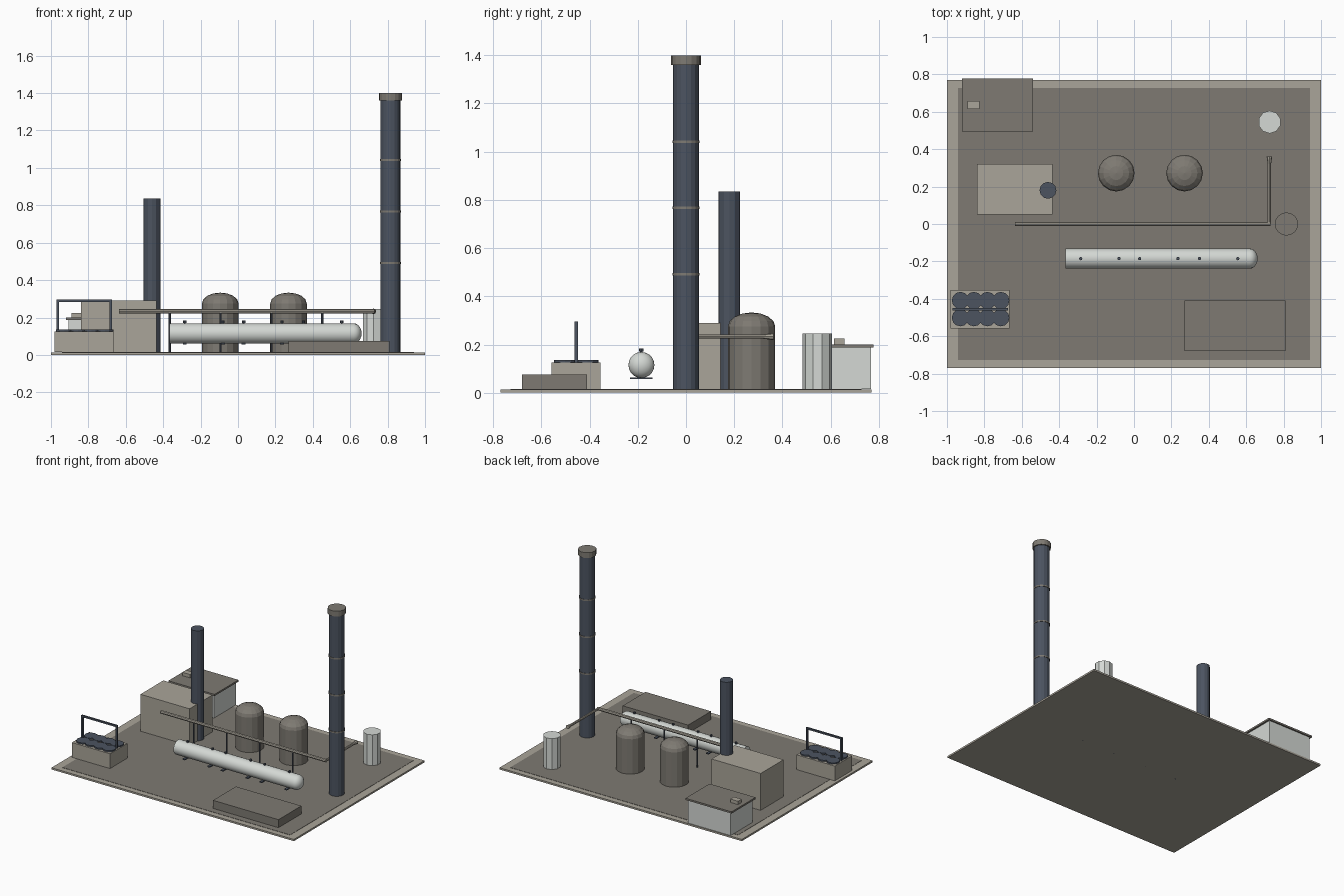
import bpy
import bmesh
from math import pi, sin, cos
from mathutils import Matrix, Vector

if "Cube" in bpy.data.objects:
    bpy.data.objects.remove(bpy.data.objects["Cube"], do_unlink=True)


def material(name, rgb):
    m = bpy.data.materials.new(name)
    m.use_nodes = True
    m.diffuse_color = (*rgb, 1)
    m.node_tree.nodes["Principled BSDF"].inputs["Base Color"].default_value = (*rgb, 1)
    return m


GROUND = material("brown grey", (0.21, 0.195, 0.17))
CONCRETE = material("beige concrete", (0.40, 0.375, 0.32))
STEEL = material("dark blue steel", (0.072, 0.088, 0.118))
WHITE = material("pale grey", (0.66, 0.69, 0.66))

FLOOR = 0.015


def finish(name, bm, mat):
    bmesh.ops.recalc_face_normals(bm, faces=bm.faces)
    mesh = bpy.data.meshes.new(name)
    bm.to_mesh(mesh)
    bm.free()
    mesh.materials.append(mat)
    ob = bpy.data.objects.new(name, mesh)
    bpy.context.collection.objects.link(ob)
    return ob


def box(name, mat, x, y, z):
    """Box from (low, high) ranges on each axis."""
    bm = bmesh.new()
    bmesh.ops.create_cube(bm, size=1)
    for v in bm.verts:
        v.co = [r[0] if c < 0 else r[1] for c, r in zip(v.co, (x, y, z))]
    return finish(name, bm, mat)


def rod(name, mat, start, end, radius, sides=12, radius_end=None):
    """Closed cylinder or cone between two points."""
    a, b = Vector(start), Vector(end)
    bm = bmesh.new()
    turn = (b - a).to_track_quat("Z", "Y").to_matrix().to_4x4()
    bmesh.ops.create_cone(bm, cap_ends=True, segments=sides, radius1=radius,
                          radius2=radius if radius_end is None else radius_end,
                          depth=(b - a).length,
                          matrix=Matrix.Translation((a + b) / 2) @ turn)
    return finish(name, bm, mat)


def post(name, mat, x, y, low, high, radius, sides=12):
    return rod(name, mat, (x, y, low), (x, y, high), radius, sides)


def lathe(name, mat, profile, sides, place):
    """Spin (radius, height) points about z, then place the result."""
    bm = bmesh.new()
    verts = [bm.verts.new((r, 0, z)) for r, z in profile]
    edges = [bm.edges.new(pair) for pair in zip(verts, verts[1:])]
    bmesh.ops.spin(bm, geom=verts + edges, cent=(0, 0, 0), axis=(0, 0, 1),
                   angle=2 * pi, steps=sides)
    bmesh.ops.remove_doubles(bm, verts=bm.verts, dist=0.0005)
    bm.transform(place)
    return finish(name, bm, mat)


def dome(radius, base, rise, steps):
    return [(radius * cos(pi / 2 * i / steps), base + rise * sin(pi / 2 * i / steps))
            for i in range(steps + 1)]


# Site slab with the paved yard on top
box("site_slab", CONCRETE, (-1, 1), (-0.77, 0.77), (0, 0.013))
box("yard", GROUND, (-0.94, 0.94), (-0.728, 0.728), (0.01, FLOOR))

# Tall chimney with bands and cap
post("tall_chimney", STEEL, 0.815, 0, FLOOR, 1.37, 0.054, 16)
for i, z in enumerate((0.492, 0.767, 1.042)):
    post(f"chimney_band_{i}", GROUND, 0.815, 0, z - 0.005, z + 0.005, 0.057, 16)
post("chimney_cap", GROUND, 0.815, 0, 1.36, 1.4, 0.062, 16)

# Boiler house and its flue
box("boiler_house", CONCRETE, (-0.84, -0.435), (0.05, 0.32), (FLOOR, 0.29))
post("boiler_flue", STEEL, -0.46, 0.18, FLOOR, 0.835, 0.045, 12)

# Office with overhanging roof and vent
box("office_walls", WHITE, (-0.905, -0.553), (0.507, 0.767), (FLOOR, 0.187))
box("office_roof", GROUND, (-0.92, -0.54), (0.494, 0.777), (0.187, 0.2))
box("roof_vent", CONCRETE, (-0.89, -0.826), (0.615, 0.658), (0.2, 0.225))

# Domed storage tanks
for side, x in (("right", -0.095), ("left", 0.27)):
    lathe(f"domed_tank_{side}", GROUND, [(0, FLOOR), (0.098, FLOOR)] + dome(0.098, 0.275, 0.058, 4),
          16, Matrix.Translation((x, 0.272, 0)))

# Plain silo
post("silo", WHITE, 0.725, 0.545, FLOOR, 0.245, 0.061, 10)

# Horizontal pressure vessel, rounded at one end
TANK_Y, TANK_Z, TANK_R = -0.185, 0.115, 0.054
vessel = lathe("pressure_vessel", WHITE,
               [(0, -0.365), (TANK_R, -0.365)] + dome(TANK_R, 0.618, 0.043, 5), 20,
               Matrix.Translation((0, TANK_Y, TANK_Z)) @ Matrix.Rotation(pi / 2, 4, "Y"))

# Valves on top of the vessel and saddle plates below
for i, x in enumerate((-0.285, -0.08, 0.03, 0.235, 0.35, 0.555)):
    post(f"valve_stem_{i}", STEEL, x, TANK_Y, 0.16, 0.175, 0.005, 8)
    post(f"valve_head_{i}", STEEL, x, TANK_Y, 0.172, 0.183, 0.009, 8)
    box(f"saddle_{i}", STEEL, (x - 0.01, x + 0.01), (TANK_Y - 0.047, TANK_Y + 0.047), (0.056, 0.064))

# Pipe rack with posts and a branch line
rod("main_pipe", CONCRETE, (-0.636, 0, 0.233), (0.73, 0, 0.233), 0.012, 8)
for i in range(4):
    post(f"pipe_post_{i}", STEEL, -0.365 + i * 0.272, 0, 0, 0.23, 0.006, 8)
rod("branch_pipe", CONCRETE, (0.724, 0, 0.233), (0.724, 0.32, 0.233), 0.009, 8)
rod("branch_mouth", CONCRETE, (0.724, 0.32, 0.233), (0.724, 0.362, 0.233), 0.009, 8, 0.015)

# Cooling unit with two rows of fans and a gantry
box("cooler_body", CONCRETE, (-0.98, -0.665), (-0.558, -0.354), (FLOOR, 0.125))
for row, y in enumerate((-0.409, -0.501)):
    for col in range(4):
        post(f"fan_{row}_{col}", STEEL, -0.928 + col * 0.072, y, 0.124, 0.135, 0.046, 12)
for side, x in (("right", -0.964), ("left", -0.68)):
    box(f"gantry_post_{side}", STEEL, (x - 0.006, x + 0.006), (-0.463, -0.449), (0.125, 0.295))
box("gantry_beam", STEEL, (-0.97, -0.674), (-0.463, -0.449), (0.283, 0.295))

# Low shed
box("low_shed", GROUND, (0.27, 0.81), (-0.68, -0.41), (FLOOR, 0.075))

# Smooth the vessel while keeping its flat end sharp
bpy.ops.object.select_all(action="DESELECT")
vessel.select_set(True)
bpy.context.view_layer.objects.active = vessel
bpy.ops.object.shade_smooth_by_angle(angle=0.6)
